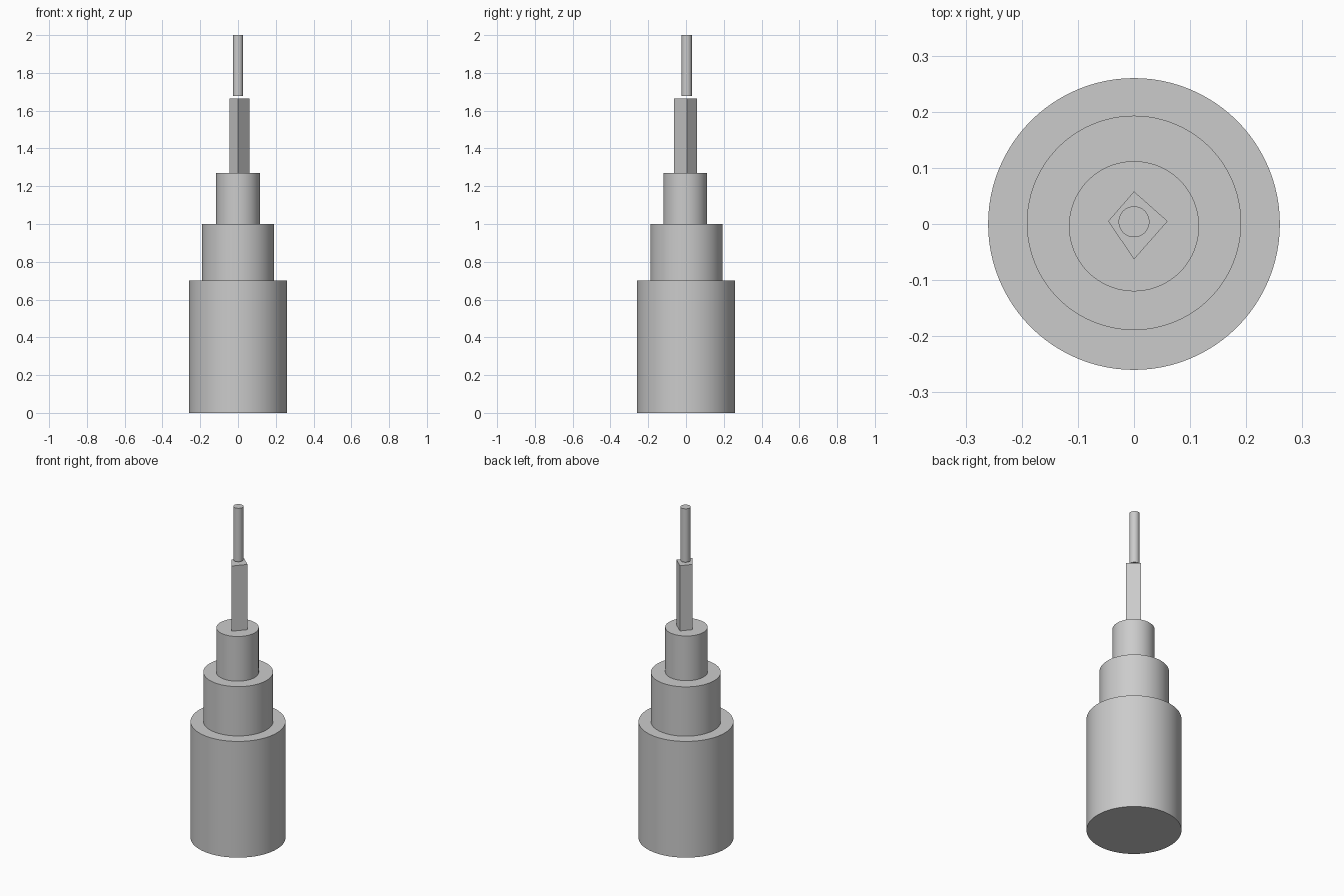
import bpy
import bmesh

if "Cube" in bpy.data.objects:
    bpy.data.objects.remove(bpy.data.objects["Cube"])


def prism(name, outline, z0, z1):
    """Closed upright prism from a counter-clockwise outline."""
    bm = bmesh.new()
    low = [bm.verts.new((x, y, z0)) for x, y in outline]
    high = [bm.verts.new((x, y, z1)) for x, y in outline]
    n = len(outline)
    bm.faces.new(low[::-1])
    bm.faces.new(high)
    for i in range(n):
        j = (i + 1) % n
        bm.faces.new((low[i], low[j], high[j], high[i]))
    mesh = bpy.data.meshes.new(name)
    bm.to_mesh(mesh)
    bm.free()
    obj = bpy.data.objects.new(name, mesh)
    bpy.context.collection.objects.link(obj)
    return obj


def drum(name, radius, y, z0, z1):
    """Smooth-sided cylinder with sharp rims."""
    bpy.ops.mesh.primitive_cylinder_add(
        vertices=96, radius=radius, depth=z1 - z0, location=(0, y, (z0 + z1) / 2))
    obj = bpy.context.object
    obj.name = name
    bpy.ops.object.shade_smooth_by_angle()
    return obj


# Stepped round tower
drum("base_tier", 0.26, 0, 0, 0.702)
drum("middle_tier", 0.191, 0.002, 0.702, 1.0)
drum("upper_tier", 0.116, -0.004, 1.0, 1.27)

# Slightly uneven four-sided mast
prism("mast", [(0.06, 0.005), (0, 0.058), (-0.046, 0.005), (0, -0.063)], 1.27, 1.664)

# Thin rod floating just above the mast
drum("top_rod", 0.0275, 0.004, 1.677, 2.0)
